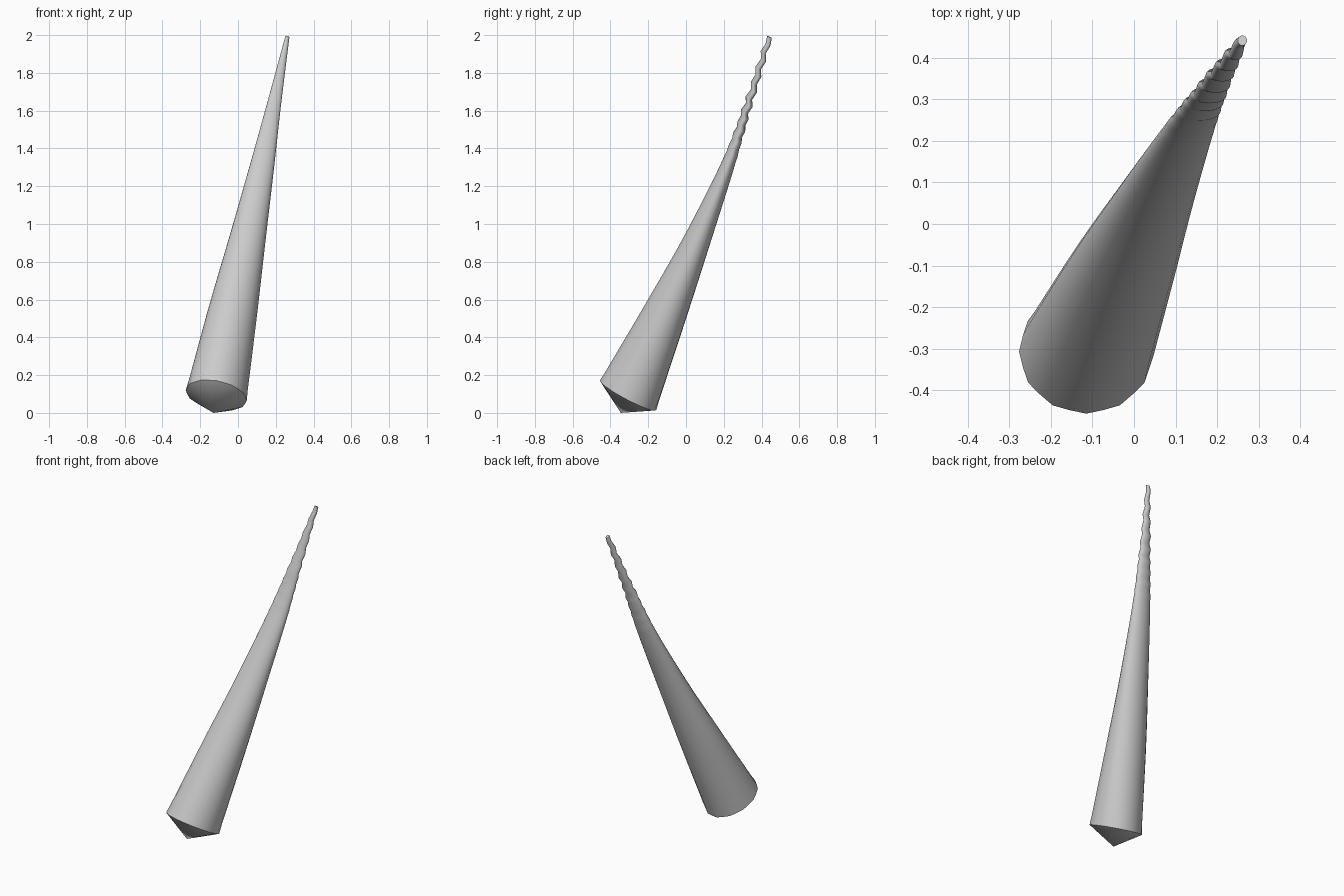
import bpy, bmesh, math, random
from mathutils import Vector

cube = bpy.data.objects.get("Cube")
if cube:
    bpy.data.objects.remove(cube)

SIDES, STEPS = 24, 9
random.seed(4)

# Stations along the horn: centre x, y, z, half width in x, half depth in y
stations = [Vector(s) for s in (
    (-.115, -.307, .093, .160, .148),
    (-.025, -.100, .550, .127, .100),
    (.050, .062, .920, .095, .063),
    (.133, .230, 1.335, .061, .031),
    (.190, .327, 1.630, .037, .018),
    (.261, .442, 1.990, .011, .012),
)]


def spline(i, t):
    """Smooth interpolation between station i and the next one."""
    p1, p2 = stations[i], stations[i + 1]
    p0 = stations[i - 1] if i else p1 * 2 - p2
    p3 = stations[i + 2] if i + 2 < len(stations) else p2 * 2 - p1
    return (p1 * 2 + (p2 - p0) * t + (p0 * 2 - p1 * 5 + p2 * 4 - p3) * t * t
            + (p1 * 3 - p0 - p2 * 3 + p3) * t ** 3) / 2


def add_ring(bm, s, scallop):
    """Tilted oval ring, with a slightly wavy rim where scallop is set."""
    x, y, z, a, b = s
    ring = []
    for k in range(SIDES):
        ang = math.tau * k / SIDES
        wave = 1 + scallop * (-1) ** k
        dx, dy = a * wave * math.cos(ang), b * wave * math.sin(ang)
        ring.append(bm.verts.new((x + dx, y + dy, z - .16 * dx - .52 * dy)))
    return ring


# Rings of the horn, with a crinkled thin tip
bm = bmesh.new()
params = [spline(i, j / STEPS) for i in range(len(stations) - 1) for j in range(STEPS)]
params.append(stations[-1])
rings = []
for n, s in enumerate(params):
    crinkle = max(0, min(1, (s[2] - 1.3) / .4)) * .007
    if n < len(params) - 1:
        s[1] += crinkle * ((-1) ** n + random.uniform(-.4, .4))
    rings.append(add_ring(bm, s, .012 if n == 0 else 0))

# Side walls
for low, high in zip(rings, rings[1:]):
    for k in range(SIDES):
        m = (k + 1) % SIDES
        bm.faces.new((low[k], low[m], high[m], high[k]))
bm.faces.new(rings[-1])

# Shallow pointed underside
point = bm.verts.new((-.13, -.345, 0))
for k in range(SIDES):
    bm.faces.new((rings[0][(k + 1) % SIDES], rings[0][k], point))
bmesh.ops.recalc_face_normals(bm, faces=bm.faces)

mesh = bpy.data.meshes.new("horn")
bm.to_mesh(mesh)
bm.free()
horn = bpy.data.objects.new("horn", mesh)
bpy.context.collection.objects.link(horn)

# Plain grey surface
grey = bpy.data.materials.new("light grey")
grey.use_nodes = True
colour = (.6, .6, .6, 1)
grey.diffuse_color = colour
grey.node_tree.nodes["Principled BSDF"].inputs["Base Color"].default_value = colour
mesh.materials.append(grey)

bpy.ops.object.select_all(action='DESELECT')
horn.select_set(True)
bpy.context.view_layer.objects.active = horn
bpy.ops.object.shade_smooth_by_angle(angle=math.radians(40))
